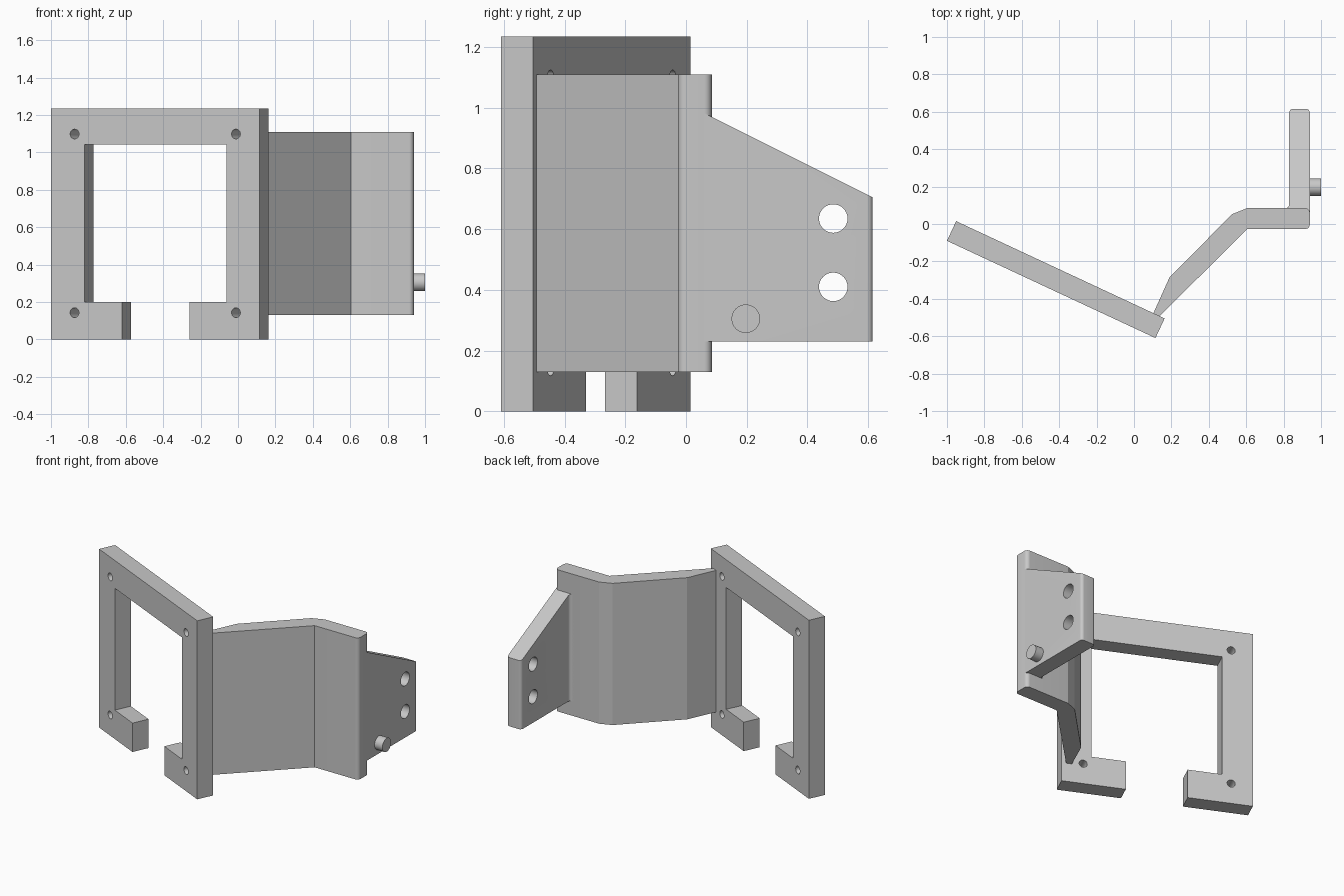
import bpy
import bmesh
import math
from mathutils import Vector

if "Cube" in bpy.data.objects:
    bpy.data.objects.remove(bpy.data.objects["Cube"], do_unlink=True)

grey = bpy.data.materials.new("plain grey")
grey.use_nodes = True
grey.diffuse_color = (0.58, 0.58, 0.58, 1)
grey.node_tree.nodes["Principled BSDF"].inputs["Base Color"].default_value = grey.diffuse_color


def rounded(points, steps=8):
    """Outline whose right-angled corners given as (x, y, radius) become arcs."""
    out = []
    for i, p in enumerate(points):
        corner = Vector(p[:2])
        if len(p) == 2:
            out.append(corner)
            continue
        r = p[2]
        a = (Vector(points[i - 1][:2]) - corner).normalized()
        b = (Vector(points[(i + 1) % len(points)][:2]) - corner).normalized()
        centre = corner + r * (a + b)
        for k in range(steps + 1):
            t = math.pi / 2 * k / steps
            out.append(centre - r * (b * math.cos(t) + a * math.sin(t)))
    return out


def finish(name, bm):
    bmesh.ops.recalc_face_normals(bm, faces=bm.faces)
    mesh = bpy.data.meshes.new(name)
    bm.to_mesh(mesh)
    bm.free()
    mesh.materials.append(grey)
    obj = bpy.data.objects.new(name, mesh)
    bpy.context.collection.objects.link(obj)
    return obj


def prism(name, corners, depth):
    bm = bmesh.new()
    face = bm.faces.new([bm.verts.new(c) for c in corners])
    ends = bmesh.ops.extrude_face_region(bm, geom=[face])["geom"]
    bmesh.ops.translate(bm, vec=depth, verts=[v for v in ends if isinstance(v, bmesh.types.BMVert)])
    return finish(name, bm)


def cylinder(name, centre, radius, length, axis):
    bm = bmesh.new()
    bmesh.ops.create_cone(bm, cap_ends=True, segments=32, radius1=radius, radius2=radius, depth=length)
    turn = Vector((0, 0, 1)).rotation_difference(Vector(axis)).to_matrix()
    bmesh.ops.rotate(bm, matrix=turn, verts=bm.verts)
    bmesh.ops.translate(bm, vec=centre, verts=bm.verts)
    return finish(name, bm)


def select(obj):
    bpy.ops.object.select_all(action="DESELECT")
    obj.select_set(True)
    bpy.context.view_layer.objects.active = obj


def drill(obj, centres, radius, axis):
    select(obj)
    for c in centres:
        cutter = cylinder("hole_cutter", c, radius, 0.4, axis)
        mod = obj.modifiers.new("hole", "BOOLEAN")
        mod.operation = "DIFFERENCE"
        mod.solver = "EXACT"
        mod.object = cutter
        bpy.ops.object.modifier_apply(modifier=mod.name)
        bpy.data.objects.remove(cutter, do_unlink=True)


# Open square frame with a gap in its bottom bar, turned about z
W, H, T = 1.23, 1.235, 0.116
outline = [(0, 0), (0.419, 0), (0.419, 0.2), (0.197, 0.2), (0.197, 1.043),
           (1.037, 1.043), (1.037, 0.2), (0.817, 0.2), (0.817, 0), (W, 0), (W, H), (0, H)]
frame = prism("mounting_frame", [(x, 0, z) for x, z in outline], (0, T, 0))
drill(frame, [(x, T / 2, z) for x in (0.139, W - 0.139) for z in (0.143, 1.098)], 0.026, (0, 1, 0))
frame.location = (-1, -0.09, 0)
frame.rotation_euler.z = math.radians(-25)

# Bent plate joining the frame to the flange
R = 0.025
bend = rounded([(0.10, -0.485), (0.19, -0.285), (0.525, 0.053), (0.605, 0.085),
                (0.94, 0.085, R), (0.94, -0.027, R), (0.605, -0.027), (0.13, -0.50)])
plate = prism("bent_plate", [(p.x, p.y, 0.13) for p in bend], (0, 0, 0.98))

# Flange with sloping top, rounded outer edges and a small fillet at the plate
side = rounded([(0.94, 0.055), (0.94, 0.615, 0.02), (0.83, 0.615, 0.02),
                (0.83, 0.085, 0.02), (0.79, 0.085), (0.79, 0.055)])
flange = prism("side_flange", [(p.x, p.y, 0.23) for p in side], (0, 0, 0.5))
for v in flange.data.vertices:
    if v.co.z > 0.5:
        v.co.z = 0.97 - 0.5 * (v.co.y - 0.085)
drill(flange, [(0.885, 0.485, z) for z in (0.41, 0.635)], 0.047, (1, 0, 0))

# Locating pin
pin = cylinder("locating_pin", (0.96, 0.197, 0.305), 0.047, 0.08, (1, 0, 0))

for part in (frame, plate, flange, pin):
    select(part)
    bpy.ops.object.shade_smooth_by_angle(angle=math.radians(15))
